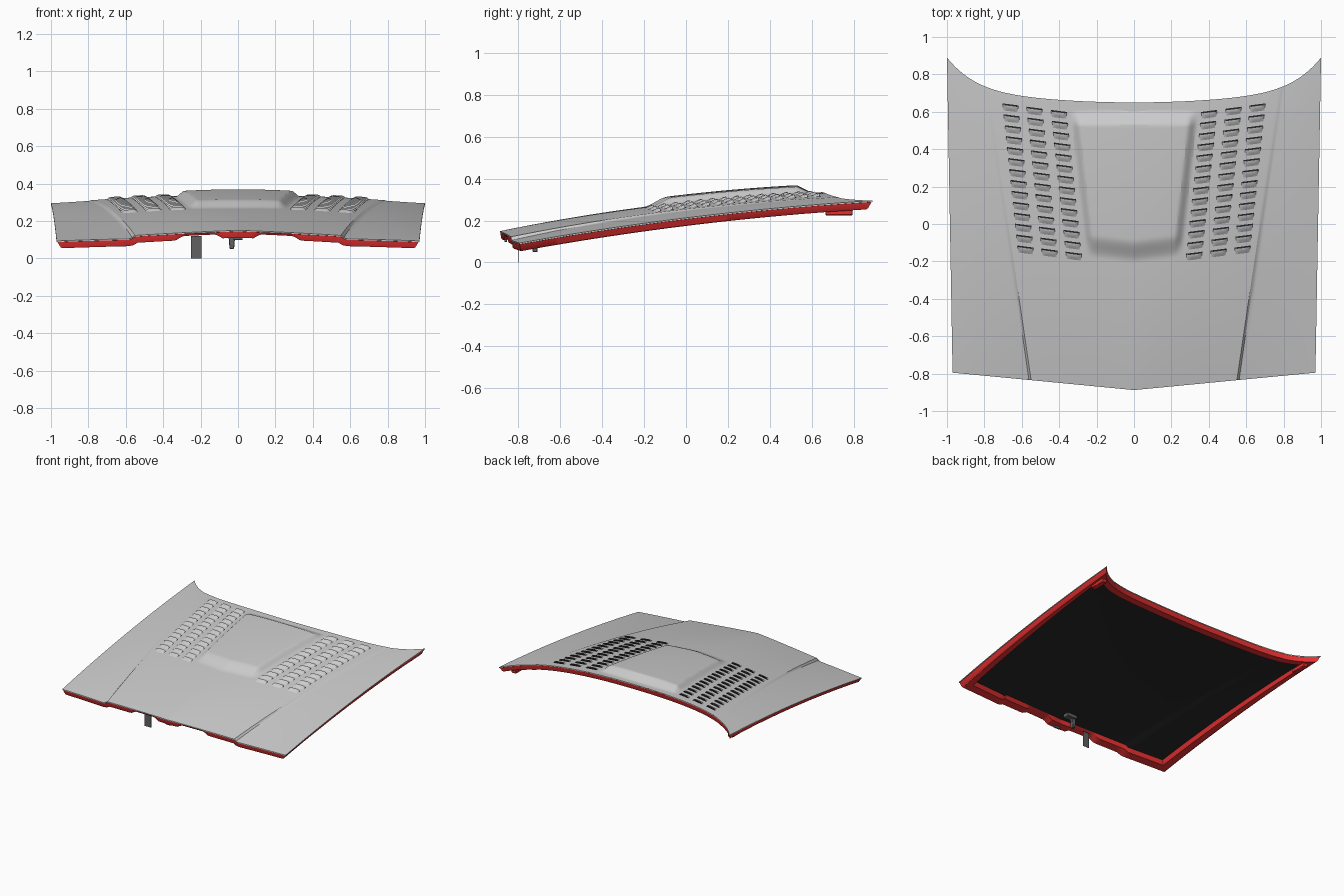
import bpy, math

if "Cube" in bpy.data.objects:
    bpy.data.objects.remove(bpy.data.objects["Cube"])

NU, NV = 100, 130          # half-width and length divisions of the panel
CREASE = 0.65              # parameter u of the styling crease


def material(name, col):
    m = bpy.data.materials.new(name)
    m.diffuse_color = (*col, 1)
    m.use_nodes = True
    m.node_tree.nodes["Principled BSDF"].inputs["Base Color"].default_value = m.diffuse_color
    return m


RED = material("red_paint", (0.8, 0.03, 0.03))
BLACK = material("black", (0.02, 0.02, 0.02))
DARK = material("dark_metal", (0.12, 0.12, 0.12))


def make(name, verts, faces, mats=(), idx=None, angle=30):
    me = bpy.data.meshes.new(name)
    me.from_pydata(verts, [], faces)
    for m in mats:
        me.materials.append(m)
    if idx:
        me.polygons.foreach_set("material_index", idx)
    me.shade_smooth()
    me.set_sharp_from_angle(angle=math.radians(angle))
    ob = bpy.data.objects.new(name, me)
    bpy.context.collection.objects.link(ob)
    return ob


def smooth(a, b, t):
    t = min(1, max(0, (t - a) / (b - a)))
    return t * t * (3 - 2 * t)


def lerp(a, b, t):
    return a + (b - a) * t


def poly(pts, x):
    for (x0, y0), (x1, y1) in zip(pts, pts[1:]):
        if x <= x1:
            break
    return lerp(y0, y1, (x - x0) / (x1 - x0))


# plan outline: front edge, curved rear edge, straight lines between
def front_y(x):
    return poly([(0, -0.888), (0.55, -0.835), (0.97, -0.795)], abs(x))


def back_y(x):
    a = abs(x)
    return 0.65 + 0.085 * a ** 2 + 0.155 * a ** 7


def plan(u, v):
    a, s = abs(u), math.copysign(1, u)
    xf = s * poly([(0, 0), (CREASE, 0.55), (1, 0.97)], a)
    xb = s * poly([(0, 0), (CREASE, 0.78), (1, 1.0)], a)
    return lerp(xf, xb, v), lerp(front_y(xf), back_y(xb), v)


# crowned base height, without bulge
def base_z(x, y, crease=1):
    c = 0.15 + 0.168 * (y + 0.885) - 0.0557 * (y + 0.885) * (y + 0.2)
    e = 0.093 + 0.151 * (y + 0.795) - 0.035 * (y + 0.795) * y
    f = min(1, max(0, (y + 0.88) / 1.5))
    a = abs(x)
    t = a / (0.97 + 0.03 * (y + 0.8) / 1.69)
    z = c - (c - e) * t ** lerp(1.15, 2.8, f)
    edge = 0.55 + 0.15 * (y + 0.835)
    step = crease * lerp(0.017, 0.005, f)
    if a > edge:
        z -= step * min(1, (a - edge) / 0.012) * max(0, 1 - (t - 0.58) / 0.42)
    return z


def bulge(x, y):
    a = abs(x)
    half = 0.262 + 0.085 * (y + 0.15) / 0.75
    wall = 1 - smooth(half - 0.055, half, a)
    nose = smooth(-0.205 + 0.12 * a, -0.085 + 0.12 * a, y)
    tail = 1 - min(1, max(0, (y - 0.53) / 0.07))
    return (lerp(0.035, 0.039, (y + 0.2) / 0.8) - 0.07 * a * a) * wall * min(nose, tail)


def sheet(name, us, vs, height, mats=()):
    verts = []
    for v in vs:
        for u in us:
            x, y = plan(u, v)
            verts.append((x, y, height(x, y)))
    n = len(us)
    faces = [(j * n + i, j * n + i + 1, (j + 1) * n + i + 1, (j + 1) * n + i)
             for j in range(len(vs) - 1) for i in range(n - 1)]
    return make(name, verts, faces, mats, angle=22)


# outer skin
sheet("hood_panel", [i / NU for i in range(-NU, NU + 1)],
      [j / NV for j in range(NV + 1)], lambda x, y: base_z(x, y) + bulge(x, y))

# underside liner
sheet("underside_liner", [0.93 * i / 40 for i in range(-40, 41)],
      [lerp(0.04, 0.96, j / 40) for j in range(41)],
      lambda x, y: base_z(x, y, 0.4) - 0.016, [BLACK])


def ring(name, profile, mats=()):
    """Sweep an (inset, drop) profile around the panel outline."""
    n = 80
    loop = [(lerp(-1, 1, i / n), 0) for i in range(n)]
    loop += [(1, i / n) for i in range(n)]
    loop += [(lerp(1, -1, i / n), 1) for i in range(n)]
    loop += [(-1, 1 - i / n) for i in range(n)]
    verts, faces, L = [], [], len(loop)
    for inset, drop in profile:
        k = 0.6 if inset > 0.05 else 0.25   # front and rear walls stand steeper
        for u, v in loop:
            x, y = plan(u * (1 - inset), lerp(inset * k, 1 - inset * k, v))
            d = drop
            if v == 0 and drop > 0.03:      # shallow notches along the front
                a = abs(x)
                d -= 0.022 * smooth(0.08, 0.12, a) * (1 - smooth(0.29, 0.34, a))
            verts.append((x, y, base_z(x, y) - d))
    for k in range(len(profile) - 1):
        for i in range(L):
            j = (i + 1) % L
            faces.append((k * L + i, (k + 1) * L + i, (k + 1) * L + j, k * L + j))
    return make(name, verts, faces, mats)


ring("folded_edge", [(0, 0), (0, 0.006), (0.006, 0.007)])
ring("inner_frame", [(0.004, 0.007), (0.018, 0.036), (0.026, 0.042),
                     (0.07, 0.042), (0.085, 0.014)], [RED])

# louvres: three columns of fourteen, open to the rear, mirrored
verts, faces, idx = [], [], []
ROWS, W, D, H = 14, 0.043, 0.031, 0.012
COLS = [((0.66, 0.618), (0.58, -0.142)), ((0.532, 0.6), (0.452, -0.158)),
        ((0.402, 0.583), (0.322, -0.175))]
for top, bottom in COLS:
    for r in range(ROWS):
        cx, cy = (lerp(top[k], bottom[k], r / (ROWS - 1)) for k in (0, 1))
        o = len(verts)

        def put(lx, ly, h):
            x, y = cx + lx, cy + ly + 0.13 * lx
            verts.append((x, y, base_z(x, y) + bulge(x, y) + h))

        for j in range(5):
            t = j / 4
            for i in range(9):
                s = i / 4 - 1
                side = min(1, (1 - abs(s)) / 0.3)
                put(s * W * (0.85 + 0.15 * t), (t - 0.5) * D,
                    0.001 + H * side * math.sin(t * math.pi / 2))
        for j in range(4):
            for i in range(8):
                a = o + j * 9 + i
                faces.append((a, a + 1, a + 10, a + 9))
                idx.append(0)
        # dark opening at the rear and the slot below it
        b = len(verts)
        for i in range(9):
            put((i / 4 - 1) * W, D / 2 - 0.001, 0.001)
        for i in range(8):
            faces.append((o + 36 + i, o + 37 + i, b + i + 1, b + i))
            idx.append(1)
        q = len(verts)
        for lx, ly in ((-W, D / 2), (W, D / 2), (W, D / 2 + 0.006), (-W, D / 2 + 0.006)):
            put(lx, ly, 0.0015)
        faces.append((q, q + 1, q + 2, q + 3))
        idx.append(1)
grey = material("panel_grey", (0.8, 0.8, 0.8))
louvres = make("louvres", verts, faces, [grey, BLACK], idx, 40)
louvres.modifiers.new("mirror", 'MIRROR').use_mirror_merge = False


def box(name, c, s, mat, bevel=0.0, taper=1.0):
    v = [(c[0] + i * s[0] / 2 * (taper if k < 0 else 1), c[1] + j * s[1] / 2, c[2] + k * s[2] / 2)
         for k in (-1, 1) for j in (-1, 1) for i in (-1, 1)]
    f = [(0, 2, 3, 1), (4, 5, 7, 6), (0, 1, 5, 4), (2, 6, 7, 3), (0, 4, 6, 2), (1, 3, 7, 5)]
    ob = make(name, v, f, [mat])
    if bevel:
        ob.modifiers.new("bevel", 'BEVEL').width = bevel
    return ob


# hinge mounts at the rear corners
for s in (-1, 1):
    box("hinge_mount", (s * 0.94, 0.73, 0.24), (0.04, 0.13, 0.03), RED, 0.004)

# latch parts below the nose
box("safety_latch_tab", (-0.222, -0.8, 0.06), (0.056, 0.002, 0.12), DARK)
box("latch_striker", (-0.033, -0.72, 0.098), (0.04, 0.025, 0.096), DARK, 0.003, 0.6)
box("latch_plate", (-0.01, -0.72, 0.135), (0.09, 0.05, 0.03), DARK, 0.003)
box("nose_bracket", (0.0, -0.86, 0.118), (0.05, 0.014, 0.04), DARK, 0.002)
